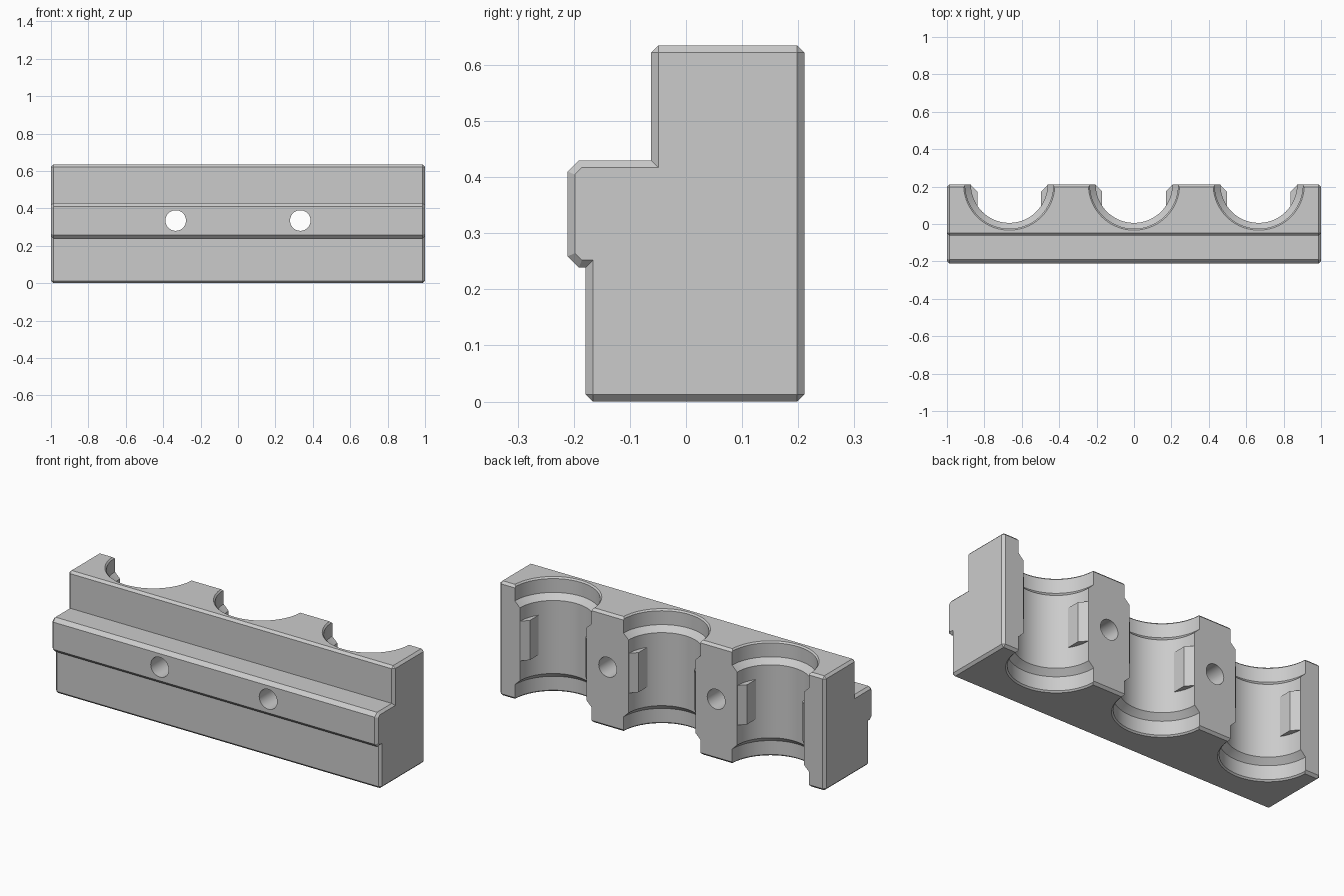
import bpy, bmesh, math
from mathutils import Vector

cube = bpy.data.objects.get("Cube")
if cube:
    bpy.data.objects.remove(cube)

grey = bpy.data.materials.new("plain_grey")
grey.use_nodes = True
grey.diffuse_color = (0.6, 0.6, 0.6, 1)
grey.node_tree.nodes["Principled BSDF"].inputs["Base Color"].default_value = (0.6, 0.6, 0.6, 1)

BACK, MID_Z, CHAMFER = 0.211, 0.335, 0.013
BORES = (-0.667, 0, 0.667)


def finish(name, bm):
    bmesh.ops.recalc_face_normals(bm, faces=bm.faces)
    mesh = bpy.data.meshes.new(name)
    bm.to_mesh(mesh)
    bm.free()
    mesh.materials.append(grey)
    obj = bpy.data.objects.new(name, mesh)
    bpy.context.collection.objects.link(obj)
    return obj


def prism(bm, points, depth):
    """Close a polygon and extrude it along the depth vector."""
    face = bm.faces.new([bm.verts.new(p) for p in points])
    made = bmesh.ops.extrude_face_region(bm, geom=[face])["geom"]
    verts = [v for v in made if isinstance(v, bmesh.types.BMVert)]
    bmesh.ops.translate(bm, vec=depth, verts=verts)


def lathe(name, profile, centre, axis, steps):
    """Spin a closed (radius, height) profile about an axis."""
    bm = bmesh.new()
    side = Vector((1, 0, 0))
    verts = [bm.verts.new(centre + side * r + axis * h) for r, h in profile]
    edges = [bm.edges.new(pair) for pair in zip(verts, verts[1:])]
    bmesh.ops.spin(bm, geom=verts + edges, cent=centre, axis=axis,
                   angle=math.tau, steps=steps, dvec=(0, 0, 0))
    bmesh.ops.remove_doubles(bm, verts=bm.verts, dist=1e-5)
    return finish(name, bm)


# Stepped block, as a side profile (y, z) drawn along x
profile = [(-0.179, 0), (BACK, 0), (BACK, 0.635), (-0.062, 0.635),
           (-0.062, 0.43), (-0.191, 0.43), (-0.211, 0.41),
           (-0.211, 0.259), (-0.191, 0.239), (-0.179, 0.239)]
bm = bmesh.new()
prism(bm, [(-1, y, z) for y, z in profile], (2, 0, 0))
corners = profile[:4]


def is_chamfered(edge):
    a, b = (v.co for v in edge.verts)
    if abs(a.x - b.x) < 0.01:
        return True
    return any(math.dist((a.y, a.z), c) < 0.001 for c in corners)


bmesh.ops.recalc_face_normals(bm, faces=bm.faces)
bmesh.ops.bevel(bm, geom=[e for e in bm.edges if is_chamfered(e)],
                offset=CHAMFER, segments=1, affect='EDGES', clamp_overlap=False)
block = finish("stepped_block", bm)

# Cutters: three half bores with wide ends, and two bolt holes
bore = [(0, -0.04), (0.284, -0.04), (0.236, 0.008), (0.236, 0.085),
        (0.205, 0.115), (0.205, 0.52), (0.236, 0.55), (0.236, 0.627),
        (0.284, 0.675), (0, 0.675)]
up, back = Vector((0, 0, 1)), Vector((0, 1, 0))
cutters = [lathe("bore_cutter", bore, Vector((x, BACK, 0)), up, 72) for x in BORES]
hole = [(0, -0.5), (0.055, -0.5), (0.055, 0.5), (0, 0.5)]
cutters += [lathe("hole_cutter", hole, Vector((x, 0, MID_Z)), back, 40)
            for x in (-0.333, 0.333)]

bpy.context.view_layer.objects.active = block
for cutter in cutters:
    mod = block.modifiers.new("cut", 'BOOLEAN')
    mod.operation = 'DIFFERENCE'
    mod.solver = 'EXACT'
    mod.object = cutter
    bpy.ops.object.modifier_apply(modifier=mod.name)
    bpy.data.objects.remove(cutter)

bpy.ops.object.select_all(action='DESELECT')
block.select_set(True)
bpy.ops.object.shade_smooth_by_angle(angle=math.radians(20))

# Locating tabs on both sides of every bore
tab = [(0.225, 0.209), (0.205, 0.209), (0.17, 0.173), (0.17, 0.085), (0.225, 0.085)]
for x in BORES:
    for label, side in (("right", -1), ("left", 1)):
        bm = bmesh.new()
        prism(bm, [(x + side * dx, y, MID_Z - 0.11) for dx, y in tab], (0, 0, 0.22))
        finish("bore_tab_" + label, bm)
